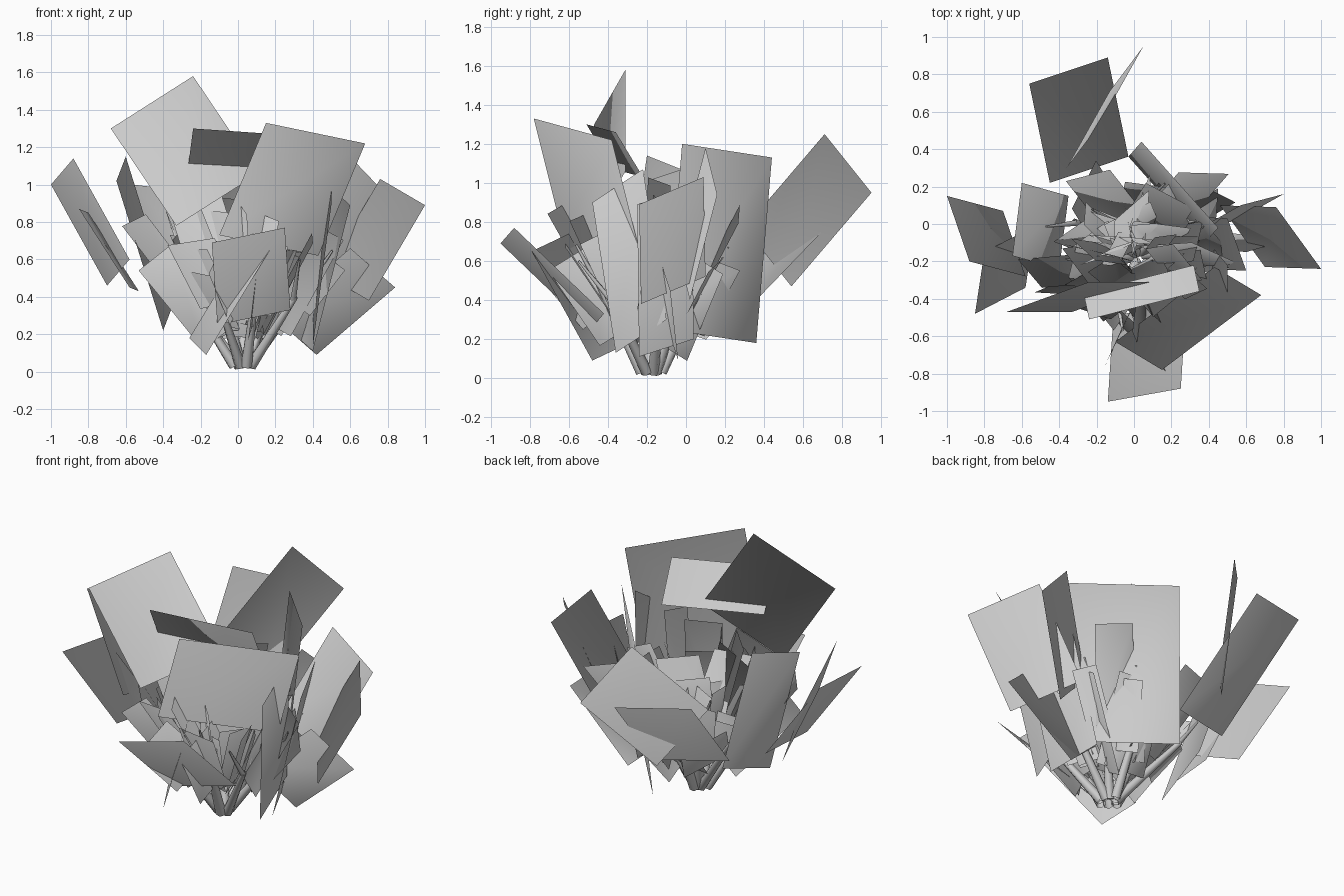
import bpy, bmesh, math, random
from mathutils import Vector

if "Cube" in bpy.data.objects:
    bpy.data.objects.remove(bpy.data.objects["Cube"])

random.seed(5)
ROOT = Vector((0.03, -0.17, 0.03))
CORE = Vector((0.0, -0.1, 0.2))       # leaf shading bends away from here


def finish(bm, name, bend=False):
    mesh = bpy.data.meshes.new(name)
    bm.to_mesh(mesh)
    bm.free()
    obj = bpy.data.objects.new(name, mesh)
    bpy.context.collection.objects.link(obj)
    if bend:                           # soft foliage shading: face normal + radial
        normals = [None] * len(mesh.vertices)
        for p in mesh.polygons:
            for i in p.vertices:
                radial = (mesh.vertices[i].co - CORE).normalized()
                normals[i] = (p.normal + radial * 0.8).normalized()
        mesh.normals_split_custom_set_from_vertices(normals)
    return obj


def card(bm, a, b, c, inward=False):
    """Flat four-sided leaf card from three successive corners, facing outward."""
    a, b, c = Vector(a), Vector(b), Vector(c)
    n = (b - a).cross(c - b)
    corners = [a, b, c, a + c - b]
    mid = (a + c) / 2 - CORE
    mid.z = 0
    if (n.dot(mid) < 0) != inward:
        corners.reverse()
    f = bm.faces.new([bm.verts.new(p) for p in corners])
    f.smooth = True


def stem(bm, p0, p1, r0, r1, sides=6):
    """Tapered low-poly branch between two points."""
    d = (p1 - p0).normalized()
    u = d.orthogonal().normalized()
    v = d.cross(u)
    rings = []
    for p, r in ((p0, r0), (p1, r1)):
        ring = []
        for i in range(sides):
            t = 2 * math.pi * i / sides
            q = p + (u * math.cos(t) + v * math.sin(t)) * r
            q.z = max(q.z, 0)
            ring.append(bm.verts.new(q))
        rings.append(ring)
    for i in range(sides):
        j = (i + 1) % sides
        f = bm.faces.new((rings[0][i], rings[0][j], rings[1][j], rings[1][i]))
        f.smooth = True


# Large outer leaves: top corner, next top corner, lower corner
outer = [
    ((-.68, -.47, 1.30), (-.24, -.31, 1.58), (.11, -.31, 1.06)),
    ((.15, -.78, 1.33), (.68, -.38, 1.22), (.43, -.23, .62)),
    ((-.14, -.95, .69), (.25, -.88, .77), (.28, -.42, .33)),
    ((-.13, .71, 1.25), (.05, .95, .95), (-.18, .54, .47)),
    ((-.56, .75, 1.00), (-.14, .89, .95), (-.03, .36, .40)),
    ((.57, .10, 1.18), (.80, .16, .94), (.55, .02, .40)),
    ((.76, .09, 1.03), (1.0, -.24, .89), (.70, -.23, .38)),
    ((.60, -.15, .66), (.84, -.08, .45), (.42, -.04, .09)),
    ((-1.0, .15, 1.00), (-.88, -.20, 1.14), (-.58, -.28, .60)),
    ((-.80, -.15, .85), (-.85, -.48, .87), (-.58, -.34, .45)),
    ((.50, -.48, .90), (.50, -.22, 1.07), (.40, -.10, .30)),
    ((.60, -.25, .89), (.50, .03, .98), (.30, .04, .20)),
    ((.04, .44, 1.13), (.45, -.02, 1.20), (.38, -.10, .25)),
    ((.17, -.79, .65), (.08, -.60, .74), (-.26, -.29, .18)),
    ((-.65, -.17, 1.02), (-.60, .22, 1.15), (-.35, .15, .35)),
]
bm = bmesh.new()
for a, b, c in outer:
    card(bm, a, b, c)
# Front leaf tipped over the crown, facing in
card(bm, (-.24, -.51, 1.30), (.35, -.36, 1.26), (.32, -.22, 1.03), inward=True)
finish(bm, "outer_leaves", True)

# Inner leaves fan out evenly around the stems
bm = bmesh.new()
N = 56
for i in range(N):
    az = i * 2.39996 + random.uniform(-.2, .2)
    lean = math.radians(random.uniform(12, 47))
    if math.sin(az) < 0:
        lean *= .9
    side = Vector((-math.sin(az), math.cos(az), 0))
    d = Vector((math.cos(az) * math.sin(lean),
                math.sin(az) * math.sin(lean), math.cos(lean)))
    out = d.cross(side)
    roll = random.uniform(-1.35, 1.35)
    w = (side * math.cos(roll) + out * math.sin(roll)) * random.uniform(.12, .32)
    skew = d + side * random.uniform(-.25, .25)
    start = ROOT + d * random.uniform(.16, .45)
    end = start + skew * random.uniform(.3, .62)
    card(bm, end - w / 2, end + w / 2, start + w / 2)
finish(bm, "inner_leaves", True)

# Stems: a spreading clump of short branches, each with a thinner fork
bm = bmesh.new()
for i in range(9):
    az = 2 * math.pi * i / 9 + random.uniform(-.25, .25)
    flat = Vector((math.cos(az), math.sin(az), 0))
    p0 = ROOT + flat * random.uniform(.02, .07)
    spread = random.uniform(.2, .4)
    p1 = ROOT + flat * spread + Vector((0, 0, random.uniform(.3, .48)))
    stem(bm, p0, p1, .03, .016)
    turn = Vector((-flat.y, flat.x, 0)) * random.uniform(-.15, .15)
    stem(bm, p0.lerp(p1, .95), p1 + flat * .12 + turn + Vector((0, 0, .2)), .016, .006)
finish(bm, "stems")
